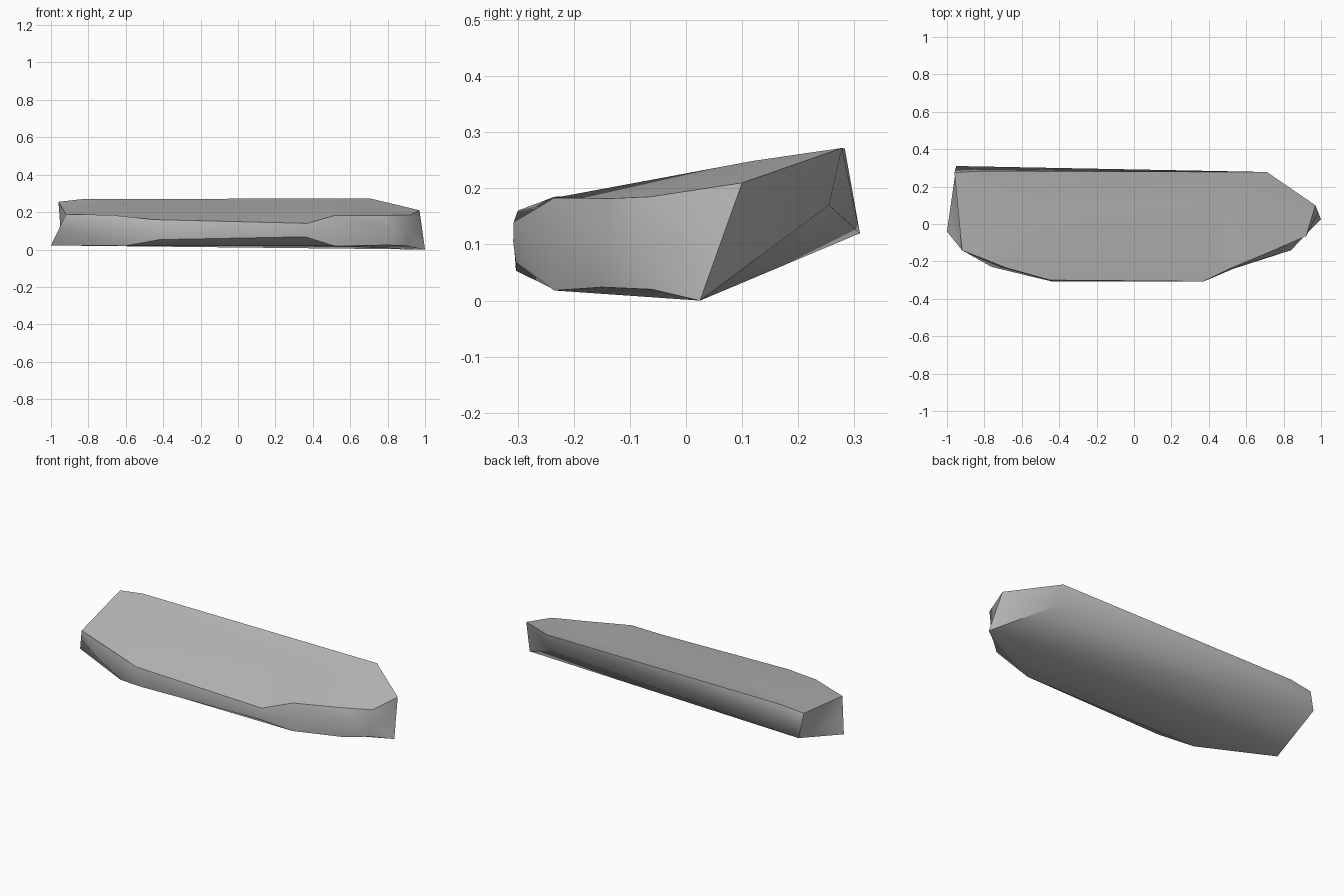
import bpy
import bmesh
from math import radians
from mathutils import Vector

if "Cube" in bpy.data.objects:
    bpy.data.objects.remove(bpy.data.objects["Cube"], do_unlink=True)

stone = bpy.data.materials.new("grey stone")
stone.use_nodes = True
colour = (0.5, 0.5, 0.5, 1)
stone.diffuse_color = colour
stone.node_tree.nodes["Principled BSDF"].inputs["Base Color"].default_value = colour

bm = bmesh.new()


def point(co):
    return bm.verts.new(Vector(co))


def face(*verts):
    bm.faces.new(verts)


# Chipped front rim: columns from the left end to the right, each top, middle, bottom
rim = [
    [(-.92, -.14, .188), (-.96, -.09, .105), (-1, -.04, .022)],
    [(-.68, -.235, .185), (-.76, -.23, .11), (-.6, -.235, .02)],
    [(-.45, -.3, .16), (-.44, -.307, .105), (-.42, -.303, .053)],
    [(.37, -.307, .14), (.37, -.308, .105), (.36, -.303, .068)],
    [(.52, -.235, .183), (.53, -.24, .1), (.52, -.235, .018)],
    [(.76, -.135, .182), (.84, -.14, .11), (.8, -.15, .024)],
    [(.92, -.065, .185), (.91, -.065, .1), (.9, -.06, .02)],
    [(.97, .1, .21), (.985, .0625, .105), (1, .025, 0)],
]
cols = [[point(p) for p in col] for col in rim]
for left, right in zip(cols, cols[1:]):
    for row in range(2):
        face(left[row], left[row + 1], right[row + 1], right[row])
top, middle, bottom = zip(*cols)

# Back corners and the slight swell of the upper surface
back_left = point((-.96, .275, .255))
back_bend = point((-.82, .283, .271))
back_right = point((.71, .278, .272))
under_left = point((-.95, .31, .12))
under_right = point((.7, .255, .17))
swell_left = point((-.6, .12, .249))
swell_right = point((.45, .12, .249))

# Sloping upper surface
face(*top[:3], swell_left)
face(top[2], top[3], swell_right, swell_left)
face(*top[3:], swell_right)
face(top[7], back_right, swell_right)
face(swell_left, swell_right, back_right, back_bend)
face(swell_left, back_bend, back_left)
face(swell_left, back_left, top[0])

# Back and broken ends
face(back_left, back_bend, under_left)
face(back_bend, back_right, under_left)
face(back_right, under_right, under_left)
face(top[0], back_left, under_left, bottom[0], middle[0])
face(top[7], middle[7], bottom[7], under_right, back_right)

# Underside
face(bottom[0], under_left, bottom[7])
face(under_left, under_right, bottom[7])
face(bottom[1], bottom[4], bottom[3], bottom[2])
face(bottom[0], bottom[7], bottom[4], bottom[1])
face(bottom[4], bottom[7], bottom[6], bottom[5])

bmesh.ops.triangulate(bm, faces=[f for f in bm.faces if len(f.verts) > 4])
bmesh.ops.recalc_face_normals(bm, faces=bm.faces)
mesh = bpy.data.meshes.new("stone_slab")
bm.to_mesh(mesh)
bm.free()
mesh.materials.append(stone)
slab = bpy.data.objects.new("stone_slab", mesh)
bpy.context.collection.objects.link(slab)

# Soft facets with crisp breaks
bpy.ops.object.select_all(action="DESELECT")
slab.select_set(True)
bpy.context.view_layer.objects.active = slab
bpy.ops.object.shade_smooth_by_angle(angle=radians(40))
